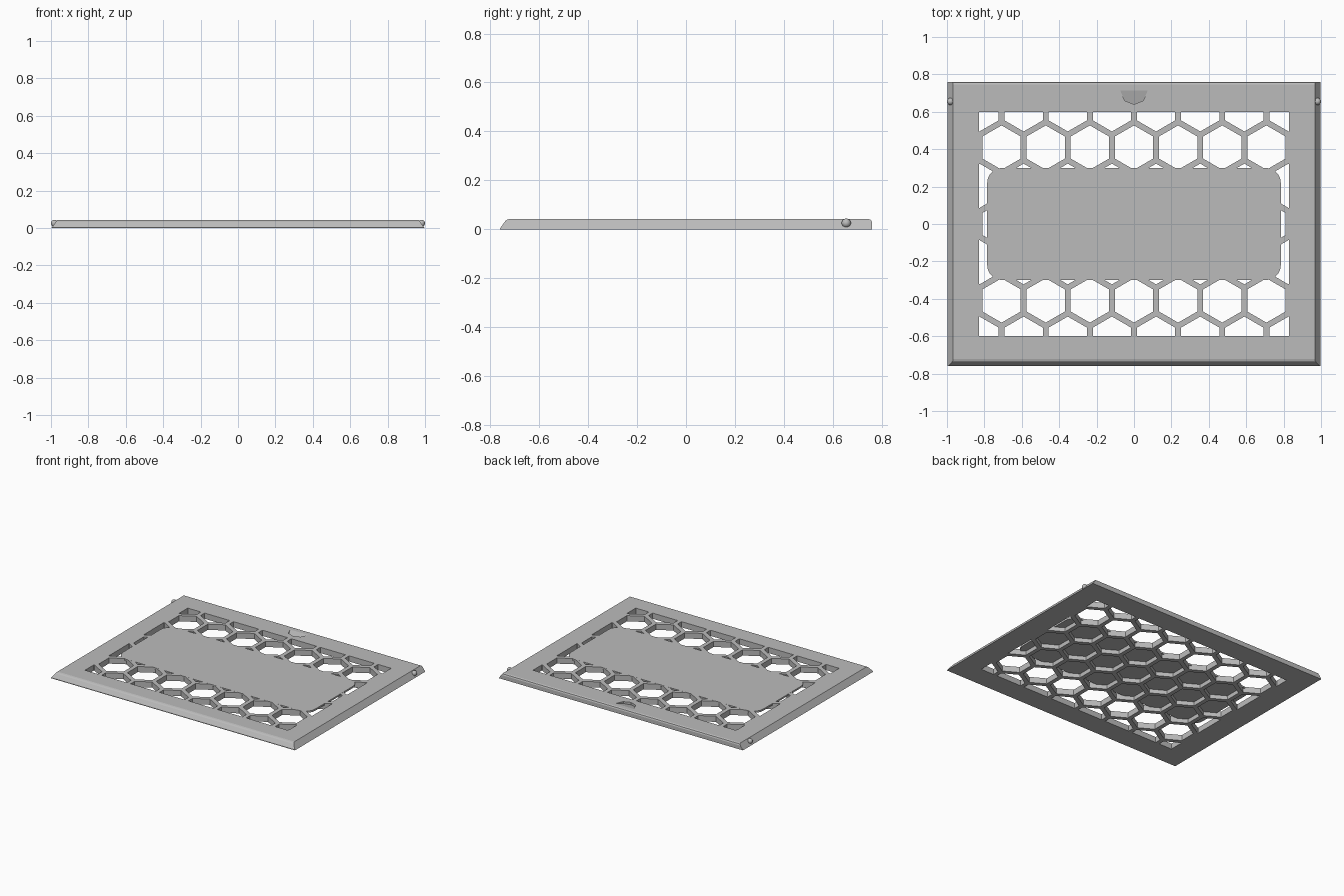
import bpy, bmesh, math
from mathutils import Vector

if "Cube" in bpy.data.objects:
    bpy.data.objects.remove(bpy.data.objects["Cube"])

H = 0.042                  # plate height
PITCH = 0.236              # honeycomb spacing
RIB = 0.031                # honeycomb rib width
OPEN_X, OPEN_Y = 0.83, 0.6  # half size of the window

grey = bpy.data.materials.new("plain grey")
grey.use_nodes = True
grey.diffuse_color = (0.5, 0.5, 0.5, 1)
grey.node_tree.nodes["Principled BSDF"].inputs["Base Color"].default_value = (0.5, 0.5, 0.5, 1)


def make_object(name, bm):
    bmesh.ops.recalc_face_normals(bm, faces=bm.faces[:])
    mesh = bpy.data.meshes.new(name)
    bm.to_mesh(mesh)
    bm.free()
    mesh.materials.append(grey)
    obj = bpy.data.objects.new(name, mesh)
    bpy.context.collection.objects.link(obj)
    return obj


def loft(bm, ring_a, ring_b):
    """Closed solid between two matching rings of points."""
    a = [bm.verts.new(p) for p in ring_a]
    b = [bm.verts.new(p) for p in ring_b]
    bm.faces.new(a)
    bm.faces.new(b[::-1])
    n = len(a)
    for i in range(n):
        j = (i + 1) % n
        bm.faces.new((a[i], b[i], b[j], a[j]))


def clip(points, axis, sign, limit):
    """Clip a flat polygon against one side of the window."""
    out = []
    for i, p in enumerate(points):
        q = points[(i + 1) % len(points)]
        dp, dq = limit - sign * p[axis], limit - sign * q[axis]
        if dp >= 0:
            out.append(p)
        if dp * dq < 0:
            out.append(p.lerp(q, dp / (dp - dq)))
    return out


def cut(target, cutter):
    cutter.hide_render = True
    mod = target.modifiers.new("cut", 'BOOLEAN')
    mod.operation = 'DIFFERENCE'
    mod.solver = 'EXACT'
    mod.object = cutter
    bpy.context.view_layer.objects.active = target
    bpy.ops.object.modifier_apply(modifier=mod.name)
    bpy.data.objects.remove(cutter)


# Frame: side profile swept across, with sloping ends
profile = [(-0.76, 0), (-0.76, 0.004), (-0.739, 0.033), (-0.732, 0.039), (-0.722, H),
           (0.745, H), (0.756, 0.038), (0.76, 0.029), (0.76, 0)]
bm = bmesh.new()
loft(bm, *[[(s * (0.997 - 0.03 * z / H), y, z) for y, z in profile] for s in (-1, 1)])
frame = make_object("honeycomb_frame", bm)

# Honeycomb openings, trimmed to the window
bm = bmesh.new()
radius = (PITCH - RIB) / math.sqrt(3)
for row in range(-3, 4):
    cy = row * PITCH * math.sqrt(3) / 2
    for col in range(-5, 6):
        cx = (col + 0.5 * (row % 2)) * PITCH
        hexagon = [Vector((cx + radius * math.sin(k * math.pi / 3),
                           cy + radius * math.cos(k * math.pi / 3))) for k in range(6)]
        for axis, limit in ((0, OPEN_X), (1, OPEN_Y)):
            for sign in (-1, 1):
                hexagon = clip(hexagon, axis, sign, limit)
        if len(hexagon) > 2:
            loft(bm, [(p.x, p.y, -0.1) for p in hexagon], [(p.x, p.y, 0.1) for p in hexagon])
cut(frame, make_object("honeycomb_cutter", bm))

# Finger notch: a shallow ramp ending in a curved wall
bm = bmesh.new()
outline = [(-0.082, 0.735), (-0.073, 0.712), (-0.05, 0.66), (0, 0.64),
           (0.05, 0.66), (0.073, 0.712), (0.082, 0.735)]
loft(bm, [(x, y, H - 0.25 * (0.715 - y)) for x, y in outline], [(x, y, 0.1) for x, y in outline])
cut(frame, make_object("notch_cutter", bm))

# Centre panel with rounded corners, closing the honeycomb from above
corner = 0.08
outline = []
for k, (sx, sy) in enumerate(((1, 1), (-1, 1), (-1, -1), (1, -1))):
    for step in range(6):
        a = (k + step / 5) * math.pi / 2
        outline.append((sx * (0.785 - corner) + corner * math.cos(a),
                        sy * (0.3 - corner) + corner * math.sin(a)))
bm = bmesh.new()
loft(bm, [(x, y, 0.03) for x, y in outline], [(x, y, H + 0.0003) for x, y in outline])
make_object("centre_panel", bm)

# Round pivot pins on both ends
for side, sign in (("left", 1), ("right", -1)):
    bm = bmesh.new()
    bmesh.ops.create_uvsphere(bm, u_segments=16, v_segments=10, radius=0.019)
    for f in bm.faces:
        f.smooth = True
    pin = make_object(side + "_pivot_pin", bm)
    pin.location = (sign * 0.981, 0.655, 0.025)
